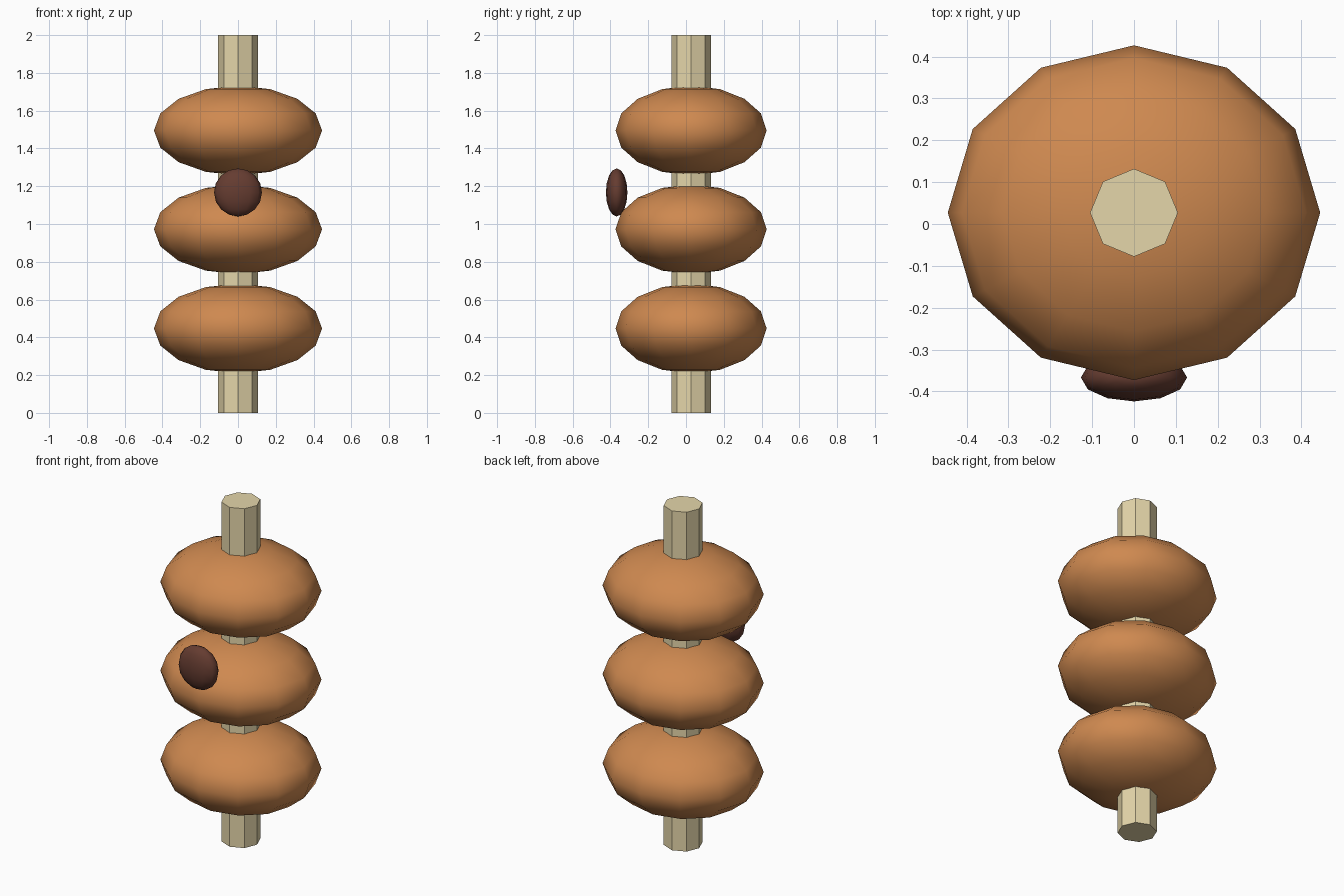
import bpy

if "Cube" in bpy.data.objects:
    bpy.data.objects.remove(bpy.data.objects["Cube"])


def material(name, color):
    mat = bpy.data.materials.new(name)
    mat.diffuse_color = (*color, 1)
    mat.use_nodes = True
    mat.node_tree.nodes["Principled BSDF"].inputs["Base Color"].default_value = mat.diffuse_color
    return mat


def ball(name, location, scale, mat):
    """Smooth, low-poly ellipsoid with 12 sides and 8 rings."""
    bpy.ops.mesh.primitive_uv_sphere_add(segments=12, ring_count=8, radius=1, location=location)
    obj = bpy.context.object
    obj.name = name
    obj.scale = scale
    bpy.ops.object.transform_apply(location=False, rotation=False, scale=True)
    bpy.ops.object.shade_smooth()
    obj.data.materials.append(mat)
    return obj


wood = material("pale_wood", (0.78, 0.67, 0.40))
orange = material("glazed_orange", (0.62, 0.25, 0.08))
brown = material("dark_brown", (0.13, 0.045, 0.03))

AXIS_Y = 0.027

# Octagonal stick through the middle
bpy.ops.mesh.primitive_cylinder_add(vertices=8, radius=0.105, depth=2, location=(0, AXIS_Y, 1))
stick = bpy.context.object
stick.name = "stick"
stick.data.materials.append(wood)

# Three flattened balls
for i, z in enumerate((0.447, 0.972, 1.495)):
    ball(f"dumpling_{i + 1}", (0, AXIS_Y, z), (0.445, 0.40, 0.237), orange)

# Sauce drop on the front of the middle ball
ball("sauce_drop", (0, -0.367, 1.167), (0.127, 0.057, 0.127), brown)
